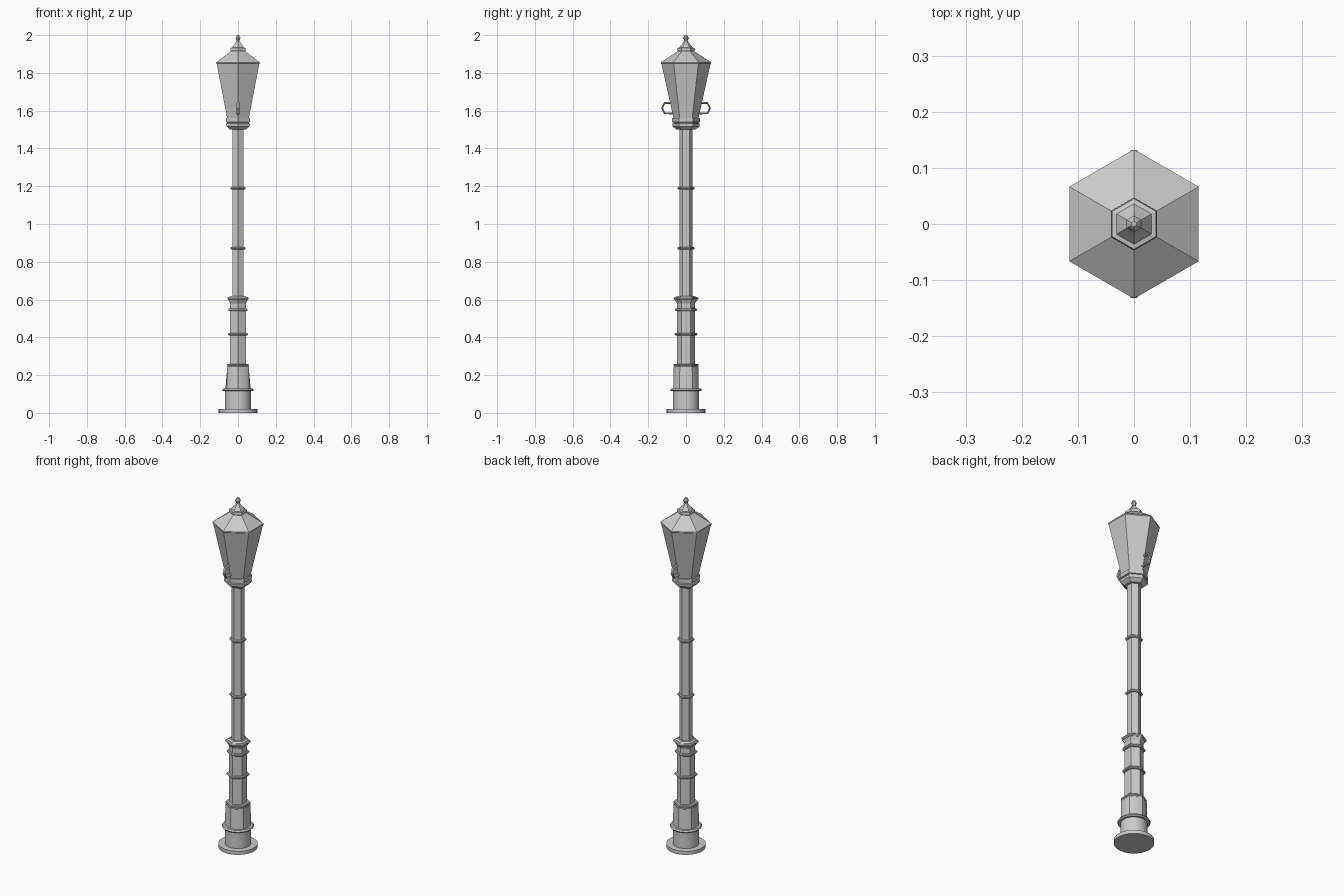
import bpy, bmesh, math

if "Cube" in bpy.data.objects:
    bpy.data.objects.remove(bpy.data.objects["Cube"])


def make_object(name, bm, smooth=False):
    bmesh.ops.recalc_face_normals(bm, faces=bm.faces)
    me = bpy.data.meshes.new(name)
    bm.to_mesh(me)
    bm.free()
    ob = bpy.data.objects.new(name, me)
    bpy.context.collection.objects.link(ob)
    if smooth:
        bpy.context.view_layer.objects.active = ob
        ob.select_set(True)
        bpy.ops.object.shade_smooth_by_angle(angle=math.radians(30))
        ob.select_set(False)
    return ob


def ring_points(r, z, n, hexed=False):
    """Ring starting on +y; hexed squeezes a many-sided ring onto a hexagon."""
    pts = []
    for i in range(n):
        a = 2 * math.pi * i / n
        k = r
        if hexed:
            k *= math.cos(math.pi / 6) / math.cos(a % (math.pi / 3) - math.pi / 6)
        pts.append((k * math.sin(a), k * math.cos(a), z))
    return pts


def loft(name, rings, smooth=False):
    bm = bmesh.new()
    loops = [[bm.verts.new(p) for p in ring] for ring in rings]
    n = len(loops[0])
    for a, b in zip(loops, loops[1:]):
        for i in range(n):
            j = (i + 1) % n
            bm.faces.new((a[i], a[j], b[j], b[i]))
    bm.faces.new(loops[0])
    bm.faces.new(loops[-1])
    return make_object(name, bm, smooth)


def turned(name, profile, n=6, smooth=False):
    return loft(name, [ring_points(r, z, n) for r, z in profile], smooth)


def band(name, z, r, h, core):
    """Narrow moulding with chamfered edges."""
    return turned(name, [(core, z - h), (r - h * .6, z - h), (r, z - h * .4),
                         (r, z + h * .4), (r - h * .6, z + h), (core, z + h)])


# Round foot
turned("base_plate", [(.102, 0), (.102, .02)], 32, True)
turned("base_drum", [(.068, .02), (.068, .125)], 32, True)
turned("base_ring", [(.066, .115), (.079, .115), (.084, .121), (.079, .129), (.066, .129)], 32, True)

# Plinth blending from round to hexagonal
loft("plinth", [ring_points(.067, .125, 36),
                ring_points(.066, .24, 36, True)], True)

# Hexagonal shafts
turned("lower_shaft", [(.048, .24), (.048, .6)])
turned("upper_shaft", [(.035, .6), (.035, 1.5)])

# Mouldings along the shafts
band("plinth_cap", .243, .066, .006, .04)
for i, (z, r, h) in enumerate([(.254, .066, .006), (.417, .060, .007), (.546, .059, .007),
                               (.605, .065, .008)]):
    band(f"lower_band_{i + 1}", z, r, h, .03)
turned("lower_shaft_cap", [(.048, .58), (.058, .597), (.055, .613), (.045, .62), (.035, .62)])
for i, z in enumerate((.872, 1.19)):
    band(f"upper_band_{i + 1}", z, .045, .007, .03)

# Collar under the lantern
turned("lantern_collar", [(.034, 1.5), (.050, 1.5), (.071, 1.517), (.073, 1.531),
                          (.066, 1.534), (.066, 1.538), (.073, 1.54), (.073, 1.562), (.06, 1.562)])

# Lantern body and roof
turned("lantern_body", [(.066, 1.56), (.086, 1.65), (.130, 1.848)])
turned("lantern_roof", [(.129, 1.846), (.133, 1.85), (.133, 1.856), (.045, 1.914), (.03, 1.92)])

# Finial
turned("finial", [(.035, 1.908), (.045, 1.917), (.047, 1.922), (.045, 1.932), (.036, 1.934),
                  (.018, 1.957), (.009, 1.97), (.010, 1.974), (.015, 1.984), (.009, 1.996), (.005, 2.0)])

# Hook handles on the front and back corners
path = [(.068, 1.586), (.113, 1.586), (.127, 1.613), (.113, 1.641), (.082, 1.641)]
for name, s in (("front_handle", -1), ("back_handle", 1)):
    rings = []
    for i, (y, z) in enumerate(path):
        y0, z0 = path[max(i - 1, 0)]
        y1, z1 = path[min(i + 1, len(path) - 1)]
        d = math.hypot(y1 - y0, z1 - z0)
        ny, nz = (z1 - z0) / d, -(y1 - y0) / d
        ring = []
        for k in range(6):
            a = k * math.pi / 3
            u, v = .009 * math.cos(a), .006 * math.sin(a)
            ring.append((u, s * (y + ny * v), z + nz * v))
        rings.append(ring)
    loft(name, rings)
